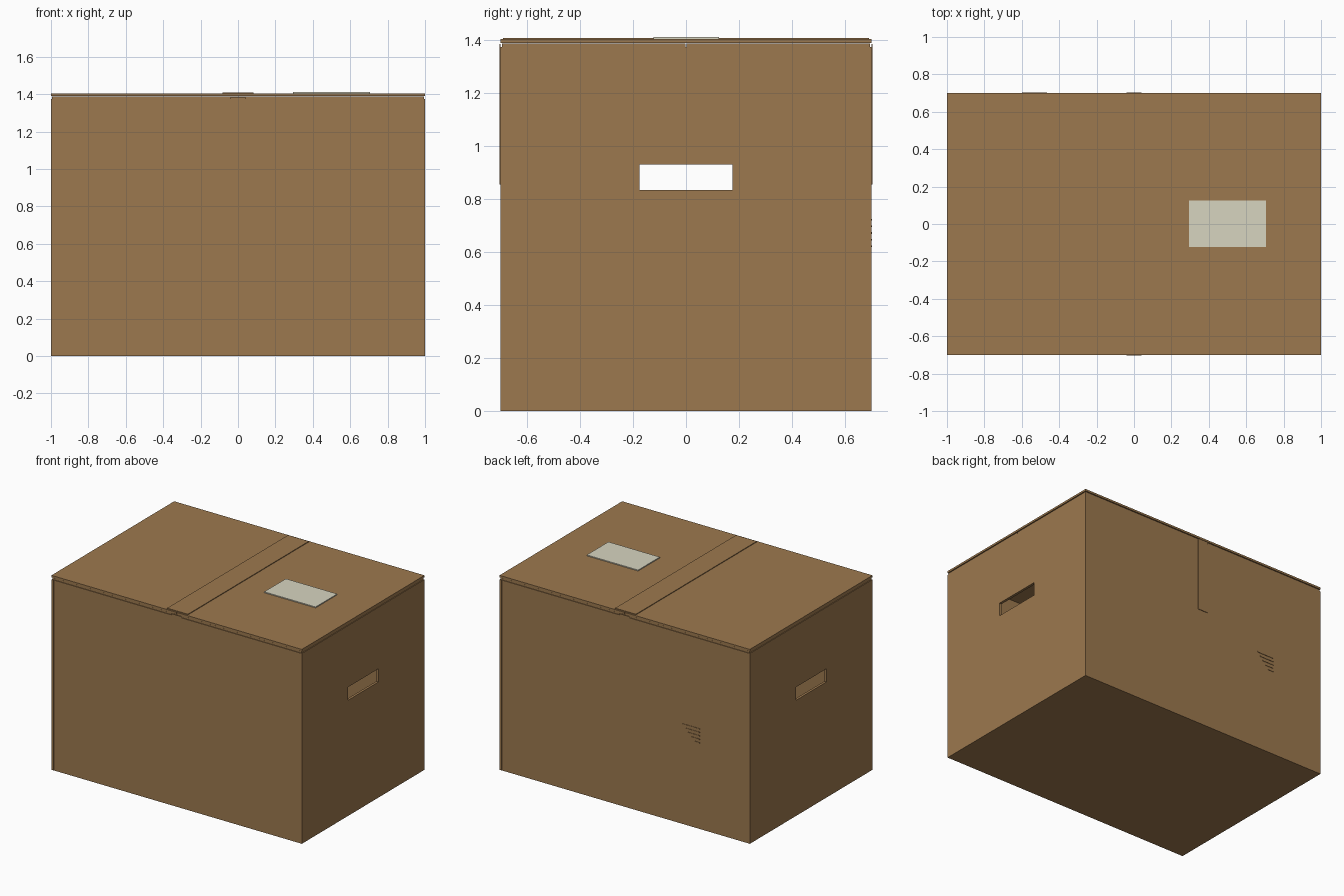
import bpy

if "Cube" in bpy.data.objects:
    bpy.data.objects.remove(bpy.data.objects["Cube"])


def material(name, rgb):
    m = bpy.data.materials.new(name)
    m.diffuse_color = (*rgb, 1.0)
    m.use_nodes = True
    m.node_tree.nodes["Principled BSDF"].inputs["Base Color"].default_value = m.diffuse_color
    return m


CARD = material("cardboard_brown", (0.335, 0.190, 0.077))
PAPER = material("label_cream", (0.68, 0.66, 0.53))


def box(name, x, y, z, mat=CARD):
    """Axis-aligned box given by its (min, max) along every axis."""
    bpy.ops.mesh.primitive_cube_add(size=1)
    o = bpy.context.object
    o.name = name
    for v in o.data.vertices:
        for i, (lo, hi) in enumerate((x, y, z)):
            v.co[i] = lo if v.co[i] < 0 else hi
    o.data.materials.append(mat)
    return o


def span(s, a, b):
    """Range a..b placed on the side given by the sign s."""
    return tuple(sorted((s * a, s * b)))


T = 0.018        # board thickness
WALL = 1.374     # top of the walls

# Floor
box("floor", (-1 + T, 1 - T), (-0.7 + T, 0.7 - T), (0, T))

for s, side in ((-1, "left"), (1, "right")):
    # Side wall in courses, leaving the hand hole open
    x = span(s, 1 - T, 1)
    box(side + "_wall_lower", x, (-0.7, 0.7), (0, 0.835))
    box(side + "_wall_upper", x, (-0.7, 0.7), (0.93, WALL))
    for t, end in ((-1, "front"), (1, "back")):
        box(f"{side}_handle_strip_{end}", x, span(t, 0.175, 0.7), (0.835, 0.93))
    # Outer top flap
    box(side + "_outer_flap", span(s, 0.001, 1), (-0.7, 0.7), (1.39, 1.404))

for s, end in ((-1, "front"), (1, "back")):
    # Front and back walls, inner flaps and tape ends
    box(end + "_wall", (-1 + T, 1 - T), span(s, 0.7 - T, 0.6995), (0, WALL))
    box(end + "_inner_flap", (-0.995, 0.995), span(s, 0.002, 0.695), (WALL, 1.387))
    box(end + "_tape", (-0.04, 0.04), span(s, 0.6995, 0.7035), (0.855, 1.385))

# Sealing tape along the top seam
box("top_tape", (-0.083, 0.083), (-0.69, 0.69), (1.404, 1.409))

# Shipping label
box("label", (0.295, 0.705), (-0.122, 0.125), (1.404, 1.411), PAPER)

# Tapering raised ridges on the back wall
for i in range(5):
    z = 0.725 - 0.025 * i
    box(f"back_ridge_{i + 1}", (-0.60, -0.465 - 0.022 * i),
        (0.6995, 0.7025), (z - 0.006, z))
